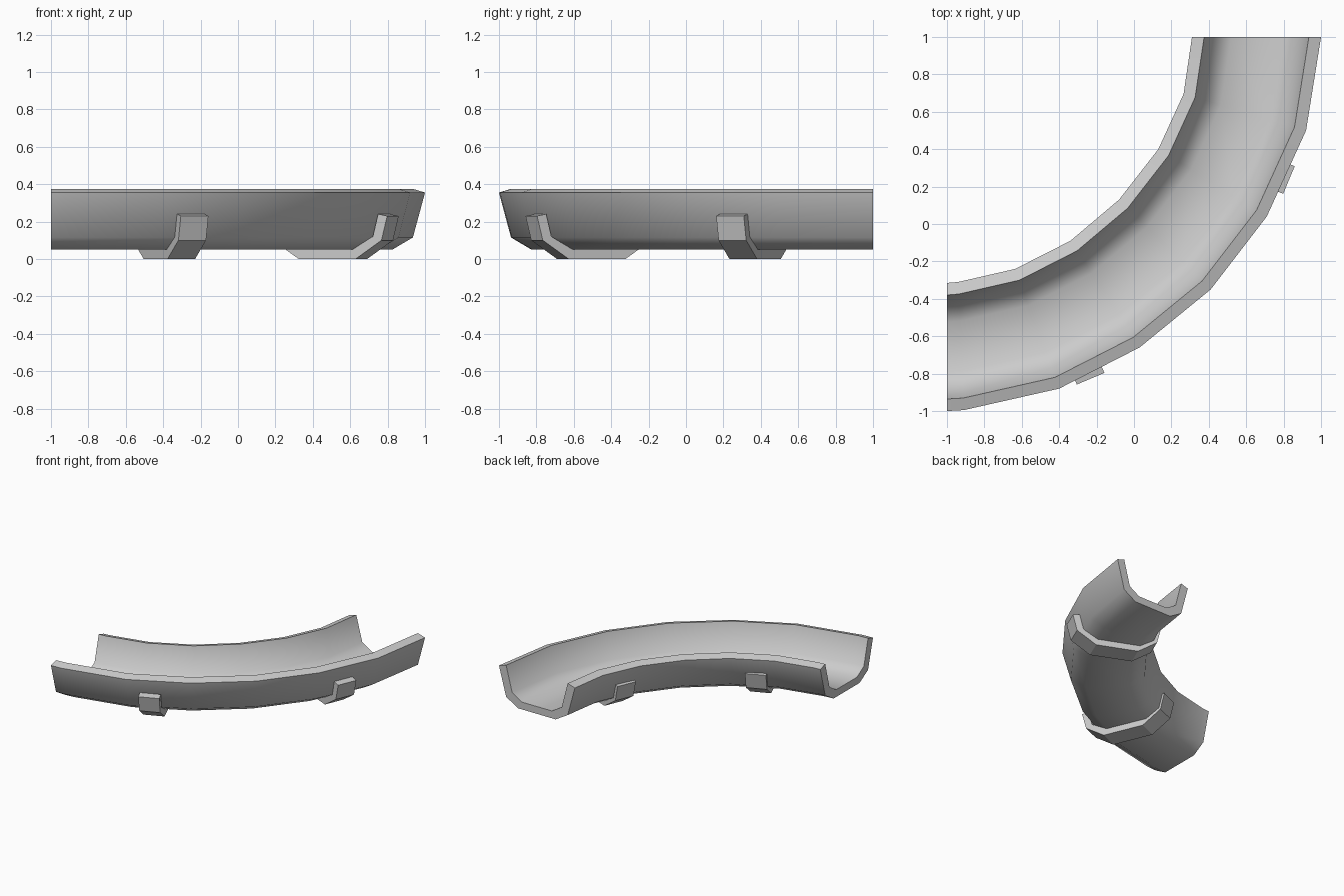
import bpy, bmesh, math
from mathutils import Vector

if "Cube" in bpy.data.objects:
    bpy.data.objects.remove(bpy.data.objects["Cube"])


def make_object(name, rings, smooth):
    """Skin closed cross-section rings and cap both ends."""
    bm = bmesh.new()
    loops = [[bm.verts.new(p) for p in ring] for ring in rings]
    n = len(loops[0])
    for a, b in zip(loops, loops[1:]):
        for i in range(n):
            j = (i + 1) % n
            bm.faces.new((a[i], a[j], b[j], b[i]))
    bm.faces.new(loops[0])
    bm.faces.new(loops[-1][::-1])
    bmesh.ops.recalc_face_normals(bm, faces=bm.faces)
    me = bpy.data.meshes.new(name)
    bm.to_mesh(me)
    bm.free()
    ob = bpy.data.objects.new(name, me)
    bpy.context.collection.objects.link(ob)
    if smooth:
        bpy.ops.object.select_all(action='DESELECT')
        bpy.context.view_layer.objects.active = ob
        ob.select_set(True)
        bpy.ops.object.shade_smooth_by_angle(angle=math.radians(50))
    return ob


def mirrored(outside, inside):
    """Closed U profile from half profiles listed top to bottom."""
    flip = lambda pts: [(-s, z) for s, z in pts]
    return outside + flip(outside)[::-1] + flip(inside) + inside[::-1]


# Curved open channel: rim points of the inner and outer bend
outer = [(1, 1), (.92, .5), (.71, .04), (.41, -.35), (.03, -.66),
         (-.40, -.88), (-.91, -.995), (-1, -1)]
inner = [(.31, 1), (.265, .695), (.13, .40), (-.08, .13), (-.34, -.09),
         (-.635, -.24), (-.94, -.31), (-1, -.315)]
HALF = .345
channel = mirrored([(.345, .355), (.28, .115), (.17, .05)],
                   [(.28, .375), (.225, .165), (.135, .11)])
rings = []
for o, i in zip(outer, inner):
    mid = (Vector(o) + Vector(i)) / 2
    side = (Vector(o) - Vector(i)) / 2
    rings.append([(*(mid + side * (s / HALF)), z) for s, z in channel])
make_object("curved_channel", rings, True)

# Two U-shaped support straps set radially under the bend
strap = mirrored([(.348, .23), (.315, .10), (.165, 0)],
                 [(.295, .24), (.265, .12), (.15, .055)])
for k, deg in enumerate((-22.7, -67.2)):
    a = math.radians(deg)
    radial = Vector((math.cos(a), math.sin(a)))
    along = Vector((-radial.y, radial.x))
    centre = Vector((-1, 1)) + radial * 1.634
    rings = [[(*(centre + radial * s + along * d), z) for s, z in strap]
             for d in (-.08, .08)]
    make_object(f"support_strap_{k + 1}", rings, False)
